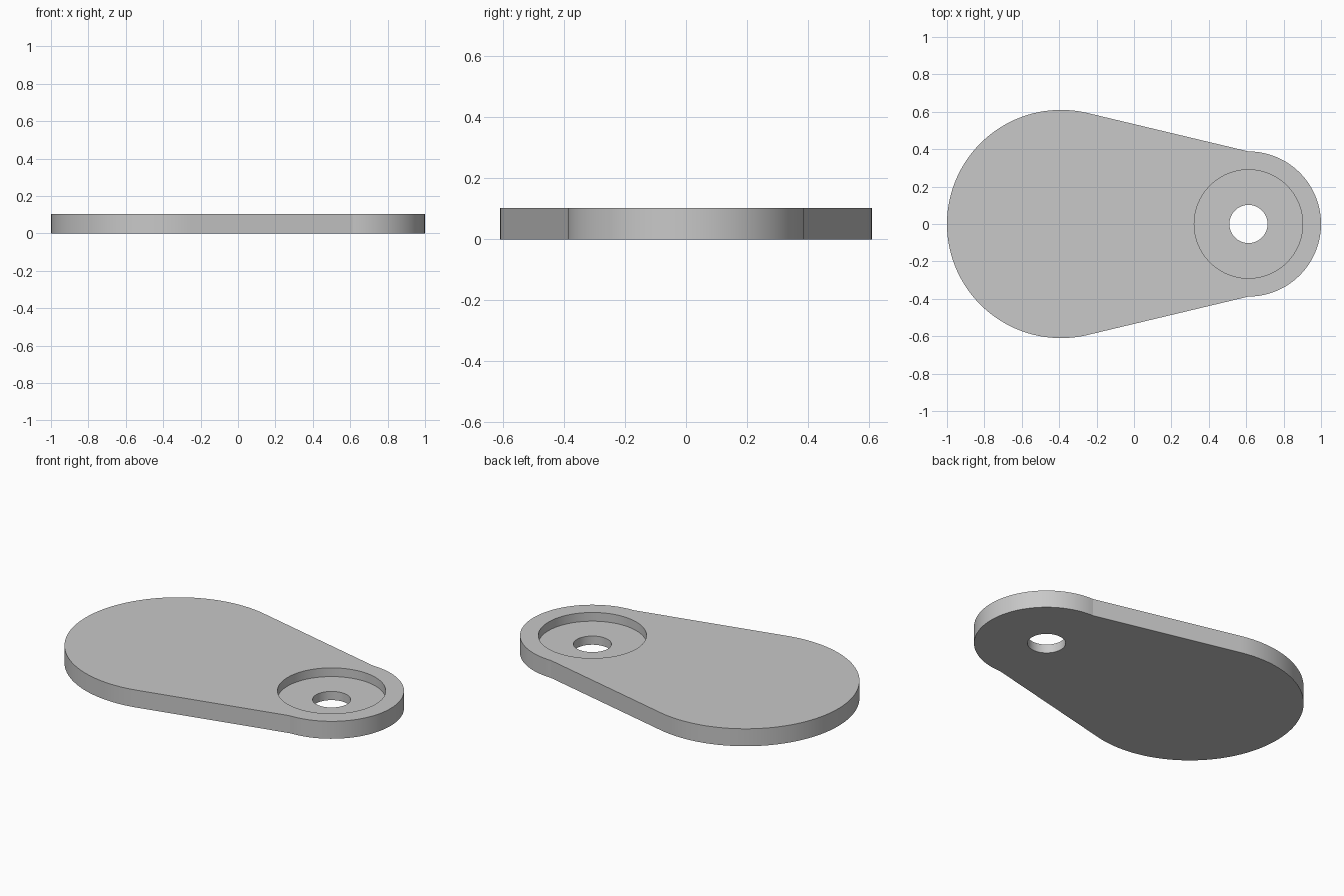
import bpy, bmesh
from math import cos, sin, pi, hypot, atan2, acos, radians

if "Cube" in bpy.data.objects:
    bpy.data.objects.remove(bpy.data.objects["Cube"])

THICK = 0.103
BIG_X, BIG_R = -0.39, 0.61
EYE_X, EYE_R = 0.612, 0.388

grey = bpy.data.materials.new("light grey")
grey.use_nodes = True
colour = (0.58, 0.58, 0.58, 1)
grey.diffuse_color = colour
grey.node_tree.nodes["Principled BSDF"].inputs["Base Color"].default_value = colour


def arc(cx, r, a0, a1, n):
    """Points along an arc centred on the x axis."""
    return [(cx + r * cos(a0 + (a1 - a0) * i / n), r * sin(a0 + (a1 - a0) * i / n))
            for i in range(n + 1)]


def prism(name, outline, z0, z1):
    """Closed solid made by extruding an outline upward."""
    bm = bmesh.new()
    base = bm.faces.new([bm.verts.new((x, y, z0)) for x, y in outline])
    top = bmesh.ops.extrude_face_region(bm, geom=[base], use_keep_orig=True)["geom"]
    bmesh.ops.translate(bm, vec=(0, 0, z1 - z0),
                        verts=[v for v in top if isinstance(v, bmesh.types.BMVert)])
    bmesh.ops.recalc_face_normals(bm, faces=bm.faces)
    mesh = bpy.data.meshes.new(name)
    bm.to_mesh(mesh)
    bm.free()
    mesh.materials.append(grey)
    obj = bpy.data.objects.new(name, mesh)
    bpy.context.collection.objects.link(obj)
    return obj


# Plate outline: straight flanks touch the big lobe and end at the sides of the small one
span = EYE_X - BIG_X
tangent = atan2(EYE_R, span) + acos(BIG_R / hypot(span, EYE_R))
outline = (arc(EYE_X, EYE_R, -pi / 2, pi / 2, 64)
           + arc(BIG_X, BIG_R, tangent, 2 * pi - tangent, 96))
plate = prism("pendant_plate", outline, 0, THICK)

# Round recess and through hole in the small lobe
bpy.context.view_layer.objects.active = plate
plate.select_set(True)
for name, radius, floor in (("recess_cutter", 0.29, THICK / 2), ("hole_cutter", 0.102, -0.1)):
    cutter = prism(name, arc(EYE_X, radius, 0, 2 * pi, 96)[:-1], floor, THICK + 0.1)
    cutter.hide_render = True
    cut = plate.modifiers.new(name, "BOOLEAN")
    cut.operation = "DIFFERENCE"
    cut.solver = "EXACT"
    cut.object = cutter
    bpy.ops.object.modifier_apply(modifier=cut.name)
    bpy.data.objects.remove(cutter)

# Smooth curved walls, crisp rims and flank corners
bpy.ops.object.shade_smooth_by_angle(angle=radians(10))
